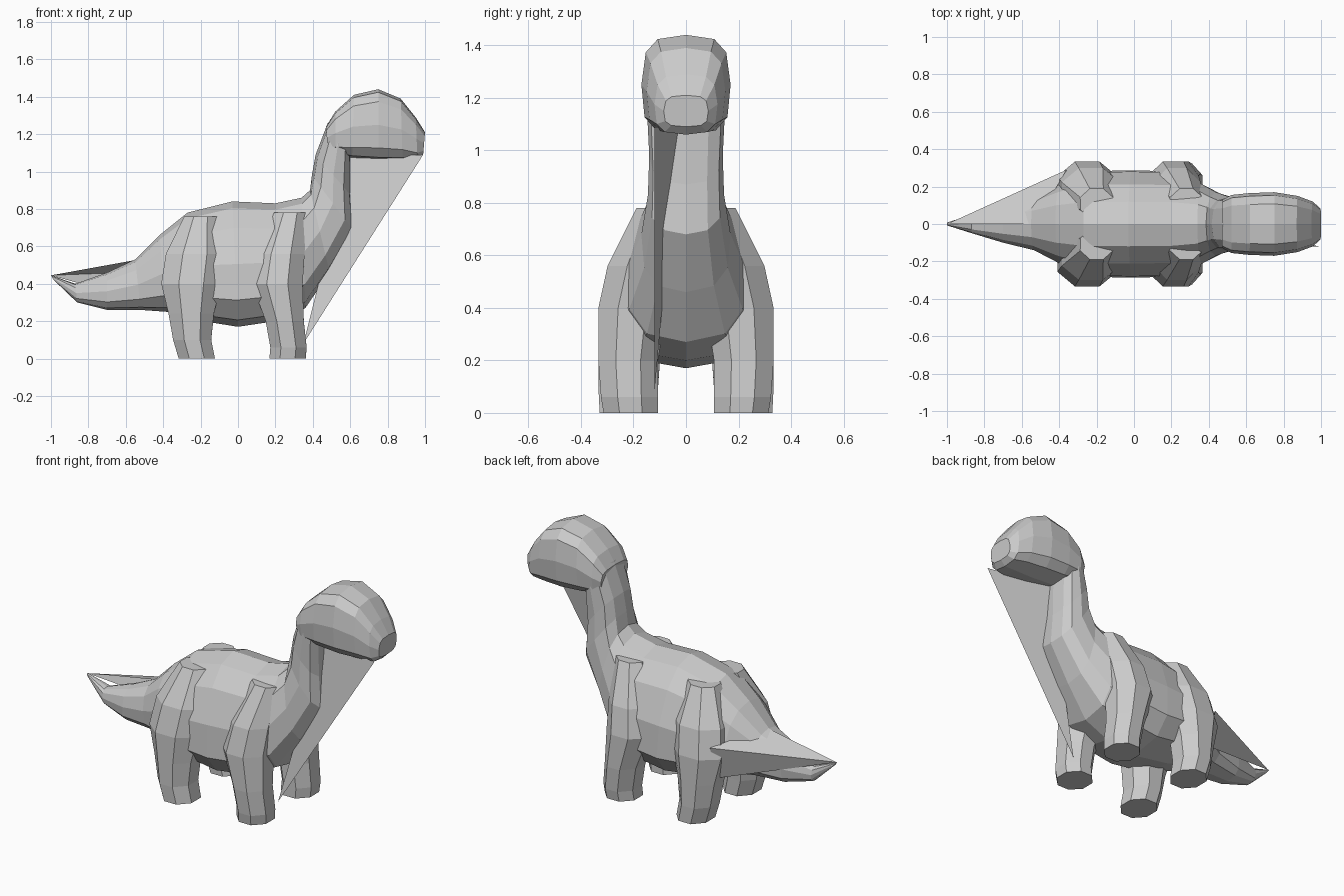
import bpy, bmesh, math
from mathutils import Vector

if "Cube" in bpy.data.objects:
    bpy.data.objects.remove(bpy.data.objects["Cube"])


def make_object(name, bm):
    bmesh.ops.recalc_face_normals(bm, faces=bm.faces)
    mesh = bpy.data.meshes.new(name)
    bm.to_mesh(mesh)
    bm.free()
    ob = bpy.data.objects.new(name, mesh)
    bpy.context.collection.objects.link(ob)
    return ob


def skin(name, rings):
    """Join closed rings of points into a capped, flat-shaded skin."""
    bm = bmesh.new()
    loops = [[bm.verts.new(p) for p in ring] for ring in rings]
    n = len(loops[0])
    for a, b in zip(loops, loops[1:]):
        for i in range(n):
            j = (i + 1) % n
            bm.faces.new((a[i], a[j], b[j], b[i]))
    bm.faces.new(loops[0])
    bm.faces.new(loops[-1])
    return make_object(name, bm)


def section(top, bottom, width, taper, power, sides=12):
    """Rounded section between a top and a bottom (x, z) point."""
    top, bottom = (Vector((p[0], 0, p[1])) for p in (top, bottom))
    mid, half = (top + bottom) / 2, (top - bottom) / 2
    ring = []
    for i in range(sides):
        a = math.tau * i / sides
        c, s = math.sin(a), math.cos(a)
        y = math.copysign(abs(c) ** power, c) * width * (1 - taper * s)
        up = math.copysign(abs(s) ** power, s)
        ring.append(mid + half * up + Vector((0, y, 0)))
    return ring


def sheet(name, points, faces):
    bm = bmesh.new()
    verts = [bm.verts.new(p) for p in points]
    for face in faces:
        bm.faces.new([verts[i] for i in face])
    return make_object(name, bm)


# Tail, torso and neck: top point, bottom point, half width, taper
body = [
    ((-1.0, .445), (-.985, .42), .01, 0),
    ((-.87, .40), (-.86, .30), .05, 0),
    ((-.70, .46), (-.70, .26), .10, .1),
    ((-.55, .53), (-.52, .26), .14, .15),
    ((-.42, .66), (-.38, .25), .21, .2),
    ((-.27, .78), (-.25, .21), .275, .3),
    ((-.03, .84), (.00, .17), .28, .3),
    ((.20, .83), (.20, .20), .275, .3),
    ((.34, .86), (.36, .27), .22, .2),
    ((.385, .90), (.49, .46), .17, .1),
    ((.395, .98), (.62, .68), .145, 0),
    ((.415, 1.09), (.605, .87), .14, 0),
    ((.48, 1.26), (.60, 1.10), .15, 0),
]
skin("body", [section(t, b, w, k, .8) for t, b, w, k in body])

# Head with a blunt muzzle
head = [
    ((.47, 1.24), (.48, 1.12), .13),
    ((.52, 1.32), (.52, 1.09), .155),
    ((.62, 1.41), (.61, 1.07), .165),
    ((.75, 1.44), (.75, 1.06), .17),
    ((.87, 1.39), (.88, 1.06), .15),
    ((.95, 1.29), (.96, 1.06), .12),
    ((1.0, 1.21), (.99, 1.09), .085),
]
skin("head", [section(t, b, w, .03, .62) for t, b, w in head])

# Legs merging into the flanks: z, centre x, centre y, radius x, radius y
legs = {
    "hind_leg": [
        (.0, -.22, -.22, .10, .11),
        (.10, -.245, -.22, .105, .115),
        (.24, -.25, -.215, .125, .12),
        (.40, -.25, -.20, .165, .135),
        (.56, -.23, -.17, .16, .13),
        (.76, -.20, -.11, .09, .08),
    ],
    "front_leg": [
        (.0, .265, -.21, .10, .105),
        (.06, .27, -.215, .10, .11),
        (.20, .25, -.22, .105, .115),
        (.40, .21, -.205, .14, .13),
        (.56, .23, -.17, .13, .13),
        (.78, .28, -.11, .09, .08),
    ],
}
for name, rows in legs.items():
    rings = []
    for z, cx, cy, rx, ry in rows:
        rings.append([(cx + rx * math.cos(math.tau * i / 8 + .39) * 1.05,
                       cy + ry * math.sin(math.tau * i / 8 + .39) * 1.07, z)
                      for i in range(8)])
    leg = skin(name, rings)
    mod = leg.modifiers.new("Mirror", "MIRROR")
    mod.use_axis = (False, True, False)
    mod.use_mirror_merge = False

# Thin facets stretched under the chin and along one side of the tail
sheet("throat_web", [(.99, -.12, 1.09), (.60, -.03, 1.08), (.35, -.12, .08)],
      [(0, 1, 2)])
sheet("tail_web",
      [(-1, 0, .445), (-.53, 0, .53), (-.36, .29, .47), (-.38, .22, .27)],
      [(0, 1, 2), (0, 2, 3)])
